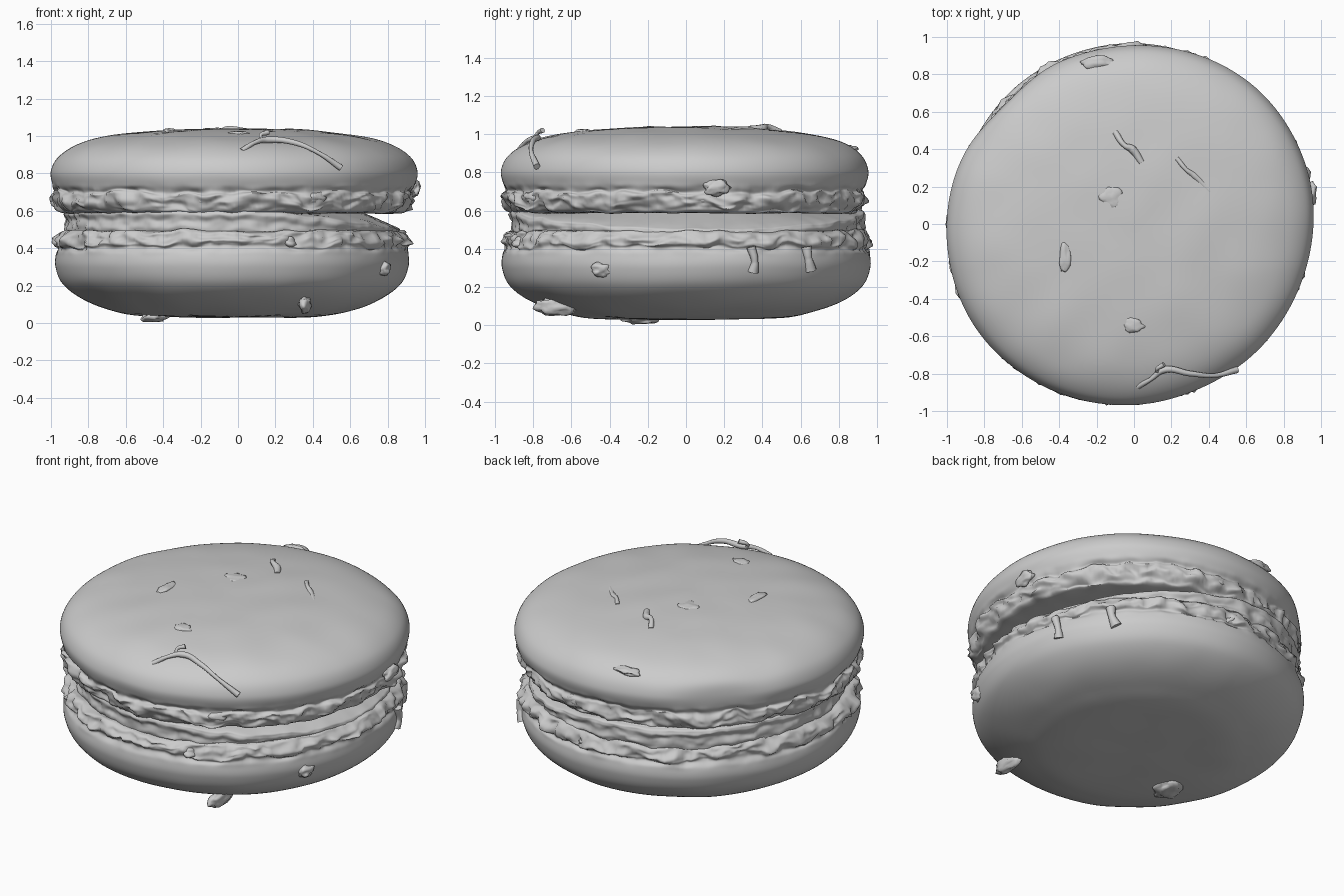
import bpy, bmesh, math, random
from mathutils import Vector, noise

random.seed(4)
if "Cube" in bpy.data.objects:
    bpy.data.objects.remove(bpy.data.objects["Cube"])

grey = bpy.data.materials.new("biscuit grey")
grey.use_nodes = True
COLOUR = (0.6, 0.6, 0.6, 1)
grey.diffuse_color = COLOUR
grey.node_tree.nodes["Principled BSDF"].inputs["Base Color"].default_value = COLOUR
SEGMENTS = 240


def finish(name, bm):
    bmesh.ops.recalc_face_normals(bm, faces=bm.faces)
    mesh = bpy.data.meshes.new(name)
    bm.to_mesh(mesh)
    bm.free()
    mesh.materials.append(grey)
    mesh.shade_smooth()
    obj = bpy.data.objects.new(name, mesh)
    bpy.context.collection.objects.link(obj)
    return obj


def spline(points, steps=7):
    """Smooth curve through profile points of (radius, height, roughness)."""
    pts = [Vector(p) for p in points]
    pts = [pts[0]] + pts + [pts[-1]]
    out = []
    for a, b, c, d in zip(pts, pts[1:], pts[2:], pts[3:]):
        for i in range(steps):
            t = i / steps
            out.append(0.5 * (2 * b + (c - a) * t + (2 * a - 5 * b + 4 * c - d) * t * t
                              + (3 * b - a - 3 * c + d) * t ** 3))
    return out + [pts[-1]]


def lathe(name, profile, centre, depth, shape):
    """Turn a profile into a skin, stretched by depth in y and roughened by noise."""
    bm = bmesh.new()
    rings = []
    for r, z, rough in spline(profile):
        ring = []
        for i in range(SEGMENTS):
            a = math.tau * i / SEGMENTS
            pr, pz = shape(max(r, 0), z, a)
            p = Vector((pr * math.cos(a), pr * math.sin(a), pz))
            lump = noise.noise(p * 6) * 0.6 + noise.noise(p * 14) * 0.5 + noise.noise(p * 28) * 0.4
            pr += rough * lump + 0.01 * noise.noise(p * 1.8) * min(1, r)
            pz += rough * 0.6 * noise.noise(p * 9 + Vector((7, 3, 1)))
            pz += 0.006 * noise.noise(p * 4)
            ring.append(bm.verts.new((centre[0] + pr * math.cos(a),
                                      centre[1] + pr * depth * math.sin(a), pz)))
        rings.append(ring)
    for low, high in zip(rings, rings[1:]):
        for i in range(SEGMENTS):
            j = (i + 1) % SEGMENTS
            bm.faces.new((low[i], low[j], high[j], high[i]))
    bmesh.ops.remove_doubles(bm, verts=bm.verts, dist=0.0005)
    return finish(name, bm)


# Both biscuits are slightly oval along one diagonal
def oval(r, a, amount):
    return r * (1 + amount * math.cos(2 * (a - math.radians(35))))


# The gap between filling and upper biscuit opens on the left
def gap(a):
    return max(0, math.cos(a - 0.08)) ** 1.2


def inner_radius(a):
    return 0.86 - 0.2 * min(1, gap(a) * 1.5)


# Upper biscuit: one side gently shaved, underside reaching only as deep as the gap
def upper_shape(r, z, a):
    r = oval(r, a, 0.022)
    c = math.cos(a - math.radians(134))
    if c > 0.5:
        r -= 0.02 * math.log1p(math.exp((r - 0.94 / c) / 0.02))
    return (max(r, inner_radius(a)) if z < 0.6 else r), z


def lower_shape(r, z, a):
    return oval(r, a, 0.012), z


# Filling: sinks towards its rim across the gap
def filling_shape(r, z, a):
    if z > 0.6:
        r = max(r, inner_radius(a))
    edge = max(0, min(1, (r - 0.66) / 0.22))
    return r, z - 0.095 * gap(a) * edge * (z > 0.5)


# Domed upper biscuit with its frilly foot
lathe("upper_biscuit", [
    (0, 1.04, 0), (0.35, 1.033, 0), (0.65, 1.002, 0), (0.83, 0.957, 0),
    (0.935, 0.89, 0), (0.975, 0.81, 0), (0.963, 0.74, 0.004), (0.942, 0.705, 0.03),
    (0.955, 0.685, 0.055), (0.95, 0.645, 0.055), (0.93, 0.61, 0.045),
    (0.88, 0.587, 0.012), (0.66, 0.588, 0)],
    (-0.02, -0.005), 0.992, upper_shape)

# Lower biscuit with its frilly foot
lathe("lower_biscuit", [
    (0, 0.03, 0), (0.45, 0.035, 0), (0.65, 0.07, 0), (0.8, 0.13, 0),
    (0.9, 0.21, 0), (0.938, 0.3, 0), (0.936, 0.37, 0.004), (0.922, 0.4, 0.03),
    (0.935, 0.42, 0.055), (0.93, 0.455, 0.055), (0.905, 0.49, 0.035),
    (0.86, 0.495, 0.01)],
    (-0.03, -0.003), 1.032, lower_shape)

# Filling
lathe("filling", [
    (0.88, 0.475, 0.02), (0.89, 0.51, 0.025), (0.885, 0.55, 0.025),
    (0.895, 0.585, 0.02), (0.86, 0.606, 0.008), (0.66, 0.606, 0)],
    (-0.03, 0.01), 1.035, filling_shape)


# Loose strands baked onto the outside
def strand(name, points, width):
    curve = bpy.data.curves.new(name, "CURVE")
    curve.dimensions = "3D"
    curve.bevel_depth = width
    curve.bevel_resolution = 3
    curve.use_fill_caps = True
    curve.materials.append(grey)
    line = curve.splines.new("BEZIER")
    line.bezier_points.add(len(points) - 1)
    for i, (bez, p) in enumerate(zip(line.bezier_points, points)):
        bez.co = p
        bez.radius = (1, 0.75, 1.2)[i % 3]
        bez.handle_left_type = bez.handle_right_type = "AUTO"
    bpy.context.collection.objects.link(bpy.data.objects.new(name, curve))


strand("front_strand", [(0.02, -0.87, 0.92), (0.09, -0.83, 0.965), (0.16, -0.78, 0.98),
                        (0.3, -0.8, 0.965), (0.43, -0.81, 0.91), (0.55, -0.78, 0.83)], 0.015)
strand("front_strand_tip", [(0.14, -0.79, 0.97), (0.12, -0.78, 1.0), (0.16, -0.75, 1.02)], 0.012)
strand("top_strand", [(-0.1, 0.49, 1.01), (-0.05, 0.42, 1.04), (-0.01, 0.4, 1.03),
                      (0.04, 0.33, 1.025)], 0.018)
strand("top_left_strand", [(0.23, 0.35, 1.02), (0.28, 0.29, 1.03), (0.32, 0.26, 1.018),
                           (0.42, 0.16, 1.01)], 0.014)
strand("left_drip", [(0.87, 0.34, 0.41), (0.865, 0.36, 0.33), (0.85, 0.35, 0.28)], 0.024)
strand("left_back_drip", [(0.7, 0.63, 0.41), (0.7, 0.64, 0.35), (0.675, 0.65, 0.29)], 0.028)


# Lumpy crumbs: position, size
def crumb(name, place, size):
    bm = bmesh.new()
    bmesh.ops.create_icosphere(bm, subdivisions=3, radius=1)
    for v in bm.verts:
        v.co *= 1 + 0.45 * noise.noise(v.co * 1.6 + Vector(place) * 5)
        v.co = Vector(place) + Vector(s * c for s, c in zip(size, v.co))
    finish(name, bm)


crumb("top_crumb_middle", (-0.12, 0.15, 1.03), (0.07, 0.06, 0.014))
crumb("top_crumb_right", (-0.37, -0.18, 1.024), (0.03, 0.08, 0.018))
crumb("top_crumb_front", (0, -0.54, 1.01), (0.06, 0.04, 0.016))
crumb("top_crumb_back", (-0.2, 0.86, 0.92), (0.08, 0.04, 0.02))
crumb("edge_crumb_left", (0.945, 0.16, 0.72), (0.03, 0.07, 0.04))
crumb("under_crumb_right", (-0.45, -0.24, 0.03), (0.07, 0.09, 0.026))
crumb("under_crumb_front", (0.36, -0.68, 0.1), (0.035, 0.11, 0.05))
crumb("shell_crumb_left", (0.78, -0.44, 0.29), (0.04, 0.06, 0.04))
for n in range(10):
    a = random.uniform(0, math.tau)
    crumb(f"rim_crumb_{n}", (0.9 * math.cos(a) - 0.02, 0.9 * math.sin(a), random.choice((0.43, 0.67))),
          (0.05, 0.05, 0.035))
